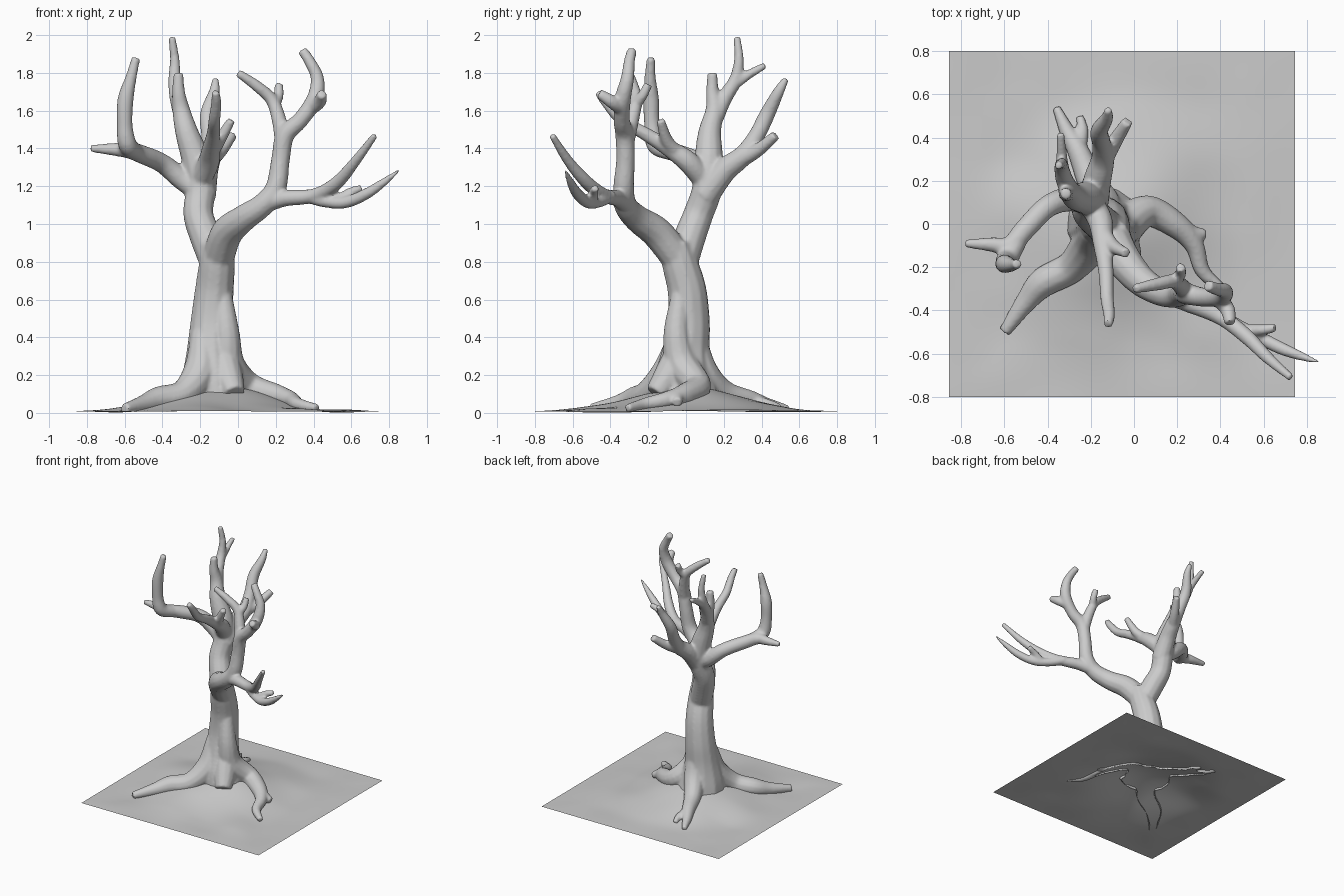
import bpy, bmesh, math
from mathutils import Vector, noise

SIDES = 12


def ground_height(x, y):
    r = math.hypot(x + 0.09, y)
    bumps = noise.noise(Vector((x * 3.2, y * 3.2, 0.4))) * 0.022
    fade = max(0, 1 - max(abs(x + 0.055), abs(y)) / 0.8)
    return 0.008 + 0.135 * math.exp(-(r / 0.37) ** 2) + bumps * min(1, fade * 3) * 0.8


def spline(points, steps=6):
    """Smooth path through (x, y, z, radius) points."""
    p = [Vector(q) for q in points]
    p = [p[0] * 2 - p[1]] + p + [p[-1] * 2 - p[-2]]
    out = []
    for a, b, c, d in zip(p, p[1:], p[2:], p[3:]):
        for i in range(steps):
            t = i / steps
            out.append(0.5 * (2 * b + (c - a) * t + (2 * a - 5 * b + 4 * c - d) * t * t
                              + (3 * b - a - 3 * c + d) * t ** 3))
    return out + [p[-2]]


def limb(*points):
    """Closed tapered tube added to the tree mesh."""
    path = spline(points)
    rings, side = [], Vector((0.31, 0.9, 0.2))
    for i, q in enumerate(path):
        d = (path[min(i + 1, len(path) - 1)] - path[max(i - 1, 0)]).to_3d().normalized()
        side = (side - d * side.dot(d)).normalized()
        up = d.cross(side)
        ring = []
        for k in range(SIDES):
            a = 2 * math.pi * k / SIDES
            ring.append(bm.verts.new(q.to_3d() + (side * math.cos(a) + up * math.sin(a)) * q[3]))
        rings.append(ring)
    for r0, r1 in zip(rings, rings[1:]):
        for k in range(SIDES):
            j = (k + 1) % SIDES
            bm.faces.new((r0[k], r0[j], r1[j], r1[k]))
    bm.faces.new(rings[0][::-1])
    bm.faces.new(rings[-1])


bm = bmesh.new()
# trunk
limb((-.13, 0, .02, .19), (-.14, -.01, .17, .165), (-.145, 0, .32, .13), (-.14, .015, .48, .113),
     (-.125, .005, .65, .104), (-.11, -.035, .8, .095), (-.10, -.06, .9, .08))
# roots, each running up into the trunk
limb((-.19, -.03, .42, .06), (-.2, -.09, .22, .09), (-.29, -.2, .1, .075), (-.42, -.27, .07, .07),
     (-.5, -.36, .045, .05), (-.6, -.5, .022, .028))
limb((-.08, -.03, .62, .05), (-.06, -.05, .42, .07), (-.05, -.02, .25, .09), (.06, .06, .14, .075),
     (.2, -.01, .095, .06), (.28, -.1, .07, .045), (.32, -.22, .045, .035), (.42, -.31, .025, .022))
limb((.2, 0, .08, .05), (.27, -.045, .075, .04), (.33, -.045, .055, .025))
limb((-.13, .04, .42, .06), (-.14, .09, .22, .08), (-.2, .2, .11, .065), (-.26, .34, .07, .05),
     (-.31, .43, .045, .036), (-.36, .54, .022, .02))
limb((-.26, .34, .06, .04), (-.24, .43, .045, .03), (-.25, .5, .03, .018))
limb((-.08, -.04, .28, .09), (-.05, -.1, .18, .08), (-.02, -.16, .1, .06))

# right main bough
limb((-.11, -.03, .8, .085), (-.06, -.15, .95, .085), (.03, -.26, 1.03, .072), (.13, -.32, 1.1, .062),
     (.2, -.33, 1.19, .056), (.225, -.32, 1.34, .05), (.25, -.325, 1.47, .05), (.33, -.34, 1.55, .044),
     (.405, -.335, 1.66, .044), (.42, -.31, 1.77, .036), (.38, -.3, 1.86, .03), (.34, -.285, 1.92, .027))
limb((.37, -.33, 1.6, .035), (.43, -.39, 1.645, .036), (.445, -.46, 1.69, .026))
limb((.24, -.32, 1.42, .045), (.22, -.29, 1.54, .04), (.18, -.265, 1.655, .034),
     (.1, -.28, 1.73, .03), (0, -.3, 1.8, .022))
limb((.19, -.27, 1.63, .033), (.215, -.23, 1.68, .027), (.215, -.2, 1.74, .024))
# low outward twigs
limb((.1, -.3, 1.09, .05), (.24, -.36, 1.135, .045), (.4, -.43, 1.15, .038), (.52, -.52, 1.215, .036),
     (.62, -.62, 1.33, .028), (.725, -.71, 1.47, .018))
limb((.36, -.4, 1.15, .036), (.46, -.46, 1.12, .033), (.57, -.52, 1.115, .032), (.68, -.575, 1.16, .03),
     (.77, -.61, 1.22, .022), (.855, -.64, 1.285, .008))
limb((.52, -.49, 1.12, .027), (.59, -.49, 1.165, .026), (.655, -.48, 1.19, .02))

# left main bough
limb((-.12, -.02, .8, .085), (-.17, .02, .93, .085), (-.21, .065, 1.05, .08), (-.2, .11, 1.18, .08),
     (-.22, .12, 1.33, .078), (-.27, .125, 1.48, .062), (-.3, .15, 1.6, .048), (-.315, .14, 1.7, .035),
     (-.315, .14, 1.8, .026))
limb((-.29, .15, 1.55, .045), (-.32, .2, 1.66, .042), (-.335, .26, 1.76, .035),
     (-.335, .28, 1.87, .026), (-.35, .27, 1.99, .019))
limb((-.33, .23, 1.72, .032), (-.335, .33, 1.79, .025), (-.34, .42, 1.84, .018))
# left side branch
limb((-.2, .1, 1.17, .06), (-.3, .115, 1.24, .058), (-.4, .08, 1.32, .052), (-.5, -.02, 1.365, .05),
     (-.575, -.1, 1.39, .045), (-.66, -.095, 1.395, .034), (-.78, -.09, 1.4, .019))
limb((-.54, -.08, 1.38, .045), (-.585, -.16, 1.42, .05), (-.6, -.18, 1.53, .042), (-.595, -.185, 1.66, .043),
     (-.565, -.19, 1.78, .03), (-.54, -.185, 1.88, .023))
# rear branch
limb((-.19, .1, 1.15, .075), (-.17, .2, 1.28, .066), (-.145, .3, 1.36, .055), (-.15, .37, 1.46, .045),
     (-.16, .43, 1.58, .042), (-.125, .49, 1.7, .03), (-.12, .53, 1.77, .017))
limb((-.145, .29, 1.34, .045), (-.09, .38, 1.39, .036), (-.03, .475, 1.47, .027))
# forward branch
limb((-.2, .1, 1.23, .06), (-.155, .01, 1.33, .058), (-.145, -.09, 1.4, .046), (-.13, -.22, 1.48, .036),
     (-.125, -.34, 1.55, .032), (-.115, -.42, 1.64, .028), (-.12, -.465, 1.7, .022))
limb((-.145, -.04, 1.37, .04), (-.1, -.1, 1.44, .034), (-.035, -.135, 1.55, .023))

bmesh.ops.recalc_face_normals(bm, faces=bm.faces)
mesh = bpy.data.meshes.new("tree")
bm.to_mesh(mesh)
bm.free()
tree = bpy.data.objects.new("tree", mesh)
bpy.context.collection.objects.link(tree)

# blend the limbs into one skin
remesh = tree.modifiers.new("blend", 'REMESH')
remesh.mode = 'VOXEL'
remesh.voxel_size = 0.0095
soften = tree.modifiers.new("soften", 'SMOOTH')
soften.factor = 0.5
soften.iterations = 6
blended = bpy.data.meshes.new_from_object(tree.evaluated_get(bpy.context.evaluated_depsgraph_get()))
tree.modifiers.clear()
tree.data = blended

# open the tree below the soil and shade smooth
bm = bmesh.new()
bm.from_mesh(blended)
buried = [v for v in bm.verts if v.co.z < max(0.004, ground_height(v.co.x, v.co.y) - 0.02)]
bmesh.ops.delete(bm, geom=buried, context='VERTS')
for f in bm.faces:
    f.smooth = True
bm.to_mesh(blended)
bm.free()

# soil sheet with a mound under the trunk
bm = bmesh.new()
bmesh.ops.create_grid(bm, x_segments=64, y_segments=64, size=0.8)
for v in bm.verts:
    v.co.x -= 0.055
    v.co.z = max(0, ground_height(v.co.x, v.co.y))
for f in bm.faces:
    f.smooth = True
mesh = bpy.data.meshes.new("soil")
bm.to_mesh(mesh)
bm.free()
bpy.context.collection.objects.link(bpy.data.objects.new("soil", mesh))
